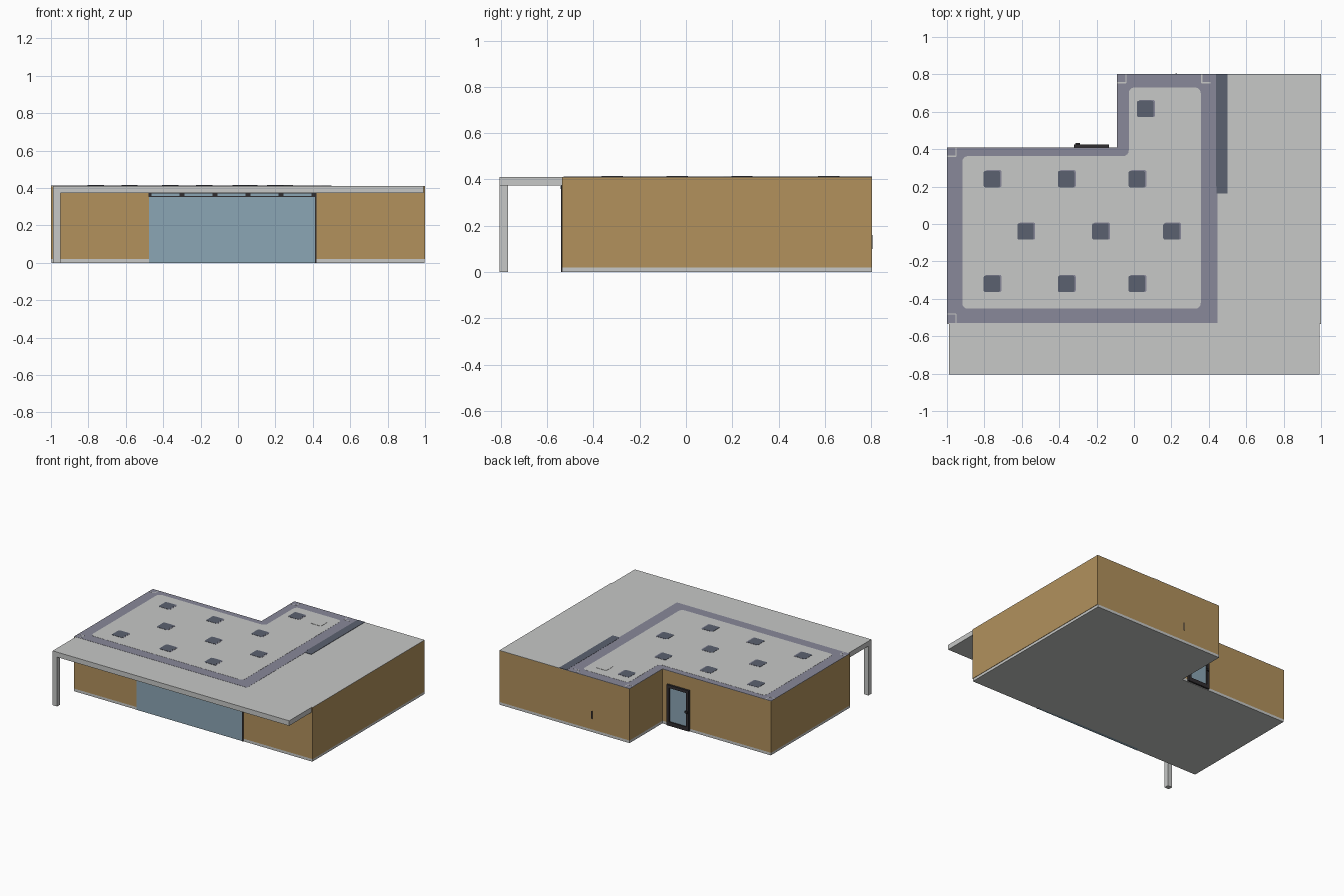
import bpy, bmesh

if "Cube" in bpy.data.objects:
    bpy.data.objects.remove(bpy.data.objects["Cube"])

def mat(name, r, g, b):
    m = bpy.data.materials.new(name)
    m.diffuse_color = (r, g, b, 1)
    m.use_nodes = True
    m.node_tree.nodes["Principled BSDF"].inputs["Base Color"].default_value = m.diffuse_color
    return m

WOOD = mat("wood cladding", 0.445, 0.285, 0.108)
PALE = mat("pale grey", 0.57, 0.58, 0.57)
GLASS = mat("blue glass", 0.26, 0.38, 0.46)
BAND = mat("purple grey", 0.25, 0.25, 0.32)
SLATE = mat("dark slate", 0.105, 0.12, 0.16)
FRAME = mat("dark frame", 0.03, 0.027, 0.03)

def prism(name, pts, z0, z1, m, radius=0.0):
    """Extrude a flat outline between two heights, optionally rounding its corners."""
    bm = bmesh.new()
    bm.faces.new([bm.verts.new((x, y, z0)) for x, y in pts])
    if radius:
        bmesh.ops.bevel(bm, geom=bm.verts[:], offset=radius, segments=4,
                        profile=0.5, affect='VERTICES')
    out = bmesh.ops.extrude_face_region(bm, geom=bm.faces[:])
    for v in out["geom"]:
        if isinstance(v, bmesh.types.BMVert):
            v.co.z = z1
    bmesh.ops.recalc_face_normals(bm, faces=bm.faces[:])
    me = bpy.data.meshes.new(name)
    bm.to_mesh(me)
    bm.free()
    me.materials.append(m)
    ob = bpy.data.objects.new(name, me)
    bpy.context.collection.objects.link(ob)
    return ob

def box(name, x, y, z, m, radius=0.0):
    pts = [(x[0], y[0]), (x[1], y[0]), (x[1], y[1]), (x[0], y[1])]
    return prism(name, pts, z[0], z[1], m, radius)

def ell(x0, x1, xn, y0, y1, yn):
    """L-shaped outline with the back left corner cut away."""
    return [(x0, y0), (x1, y0), (x1, y1), (xn, y1), (xn, yn), (x0, yn)]

FRONT, BACK, NOTCH_X, NOTCH_Y, T = -0.535, 0.803, -0.09, 0.41, 0.05
WALL = (0.02, 0.409)

# Floor slab
prism("floor_slab", ell(-0.997, 0.997, NOTCH_X, FRONT, BACK, NOTCH_Y), 0, 0.02, PALE)

# Outer walls
GL, GR = -0.475, 0.415
box("front_wall_left", (-1, GL), (FRONT, FRONT + T), WALL, WOOD)
box("front_wall_right", (GR, 1), (FRONT, FRONT + T), WALL, WOOD)
box("front_lintel", (GL, GR), (FRONT, FRONT + T), (0.372, 0.409), WOOD)
box("right_wall", (1 - T, 1), (FRONT + T, BACK - T), WALL, WOOD)
box("back_wall", (NOTCH_X, 1), (BACK - T, BACK), WALL, WOOD)
box("notch_side_wall", (NOTCH_X, NOTCH_X + T), (NOTCH_Y - T, BACK - T), WALL, WOOD)
box("notch_back_wall", (-1, NOTCH_X), (NOTCH_Y - T, NOTCH_Y), WALL, WOOD)
box("left_wall", (-1, -1 + T), (FRONT + T, NOTCH_Y - T), WALL, WOOD)

# Front glazing with its dark head rail and side jamb
box("front_glass", (GL, GR), (FRONT - 0.002, FRONT + 0.02), (0, 0.353), GLASS)
box("head_rail", (GL - 0.004, GR + 0.004), (FRONT - 0.006, FRONT + 0.02), (0.352, 0.373), FRAME)
for i in range(5):
    x = -0.462 + i * 0.176
    box(f"head_pane_{i}", (x, x + 0.15), (FRONT - 0.008, FRONT), (0.358, 0.371), GLASS)
box("front_jamb", (GR - 0.003, GR + 0.004), (FRONT - 0.006, FRONT + 0.02), (0, 0.353), FRAME)

# Roof sheet, deep front canopy and its single post
prism("roof_sheet", ell(-1, 1, NOTCH_X, FRONT, BACK, NOTCH_Y), 0.409, 0.411, PALE)
box("front_canopy", (-0.988, 0.992), (-0.805, FRONT), (0.373, 0.411), PALE)
box("canopy_post", (-0.988, -0.95), (-0.805, -0.77), (0, 0.373), PALE)

# Roof border band with a rounded pale field inside it
prism("roof_band", ell(-1, 0.447, NOTCH_X, -0.53, BACK, NOTCH_Y), 0.410, 0.4122, BAND)
prism("roof_field", ell(-0.918, 0.357, -0.028, -0.453, 0.73, 0.363), 0.410, 0.4132, PALE, 0.03)
box("roof_strip_back", (0.438, 0.5), (0.2, BACK), (0.410, 0.4135), SLATE)
box("roof_strip_front", (0.442, 0.5), (0.163, 0.2), (0.410, 0.4135), SLATE)

# Rooflights, each with a pale purple rim showing on one side
H = 0.044
spots = [(x, y) for y in (0.24, -0.32) for x in (-0.76, -0.363, 0.015)]
spots += [(x, -0.04) for x in (-0.58, -0.18, 0.2)] + [(0.06, 0.615)]
for i, (x, y) in enumerate(spots):
    box(f"rooflight_rim_{i}", (x - H + 0.008, x + H + 0.008), (y - H, y + H + 0.004),
        (0.411, 0.4142), BAND, 0.01)
    box(f"rooflight_{i}", (x - H, x + H), (y - H, y + H), (0.411, 0.415), SLATE, 0.01)
box("blank_rooflight", (0.206, 0.294), (0.571, 0.659), (0.411, 0.415), PALE, 0.01)

# Thin pale corner brackets on the band
B, W = 0.048, 0.006
for i, (cx, cy, sx, sy) in enumerate([(-1, -0.53, 1, 1), (-1, NOTCH_Y, 1, -1),
                                      (NOTCH_X, BACK, 1, -1), (0.41, BACK, -1, -1)]):
    xs, ys = sorted((cx, cx + sx * B)), sorted((cy, cy + sy * B))
    xe, ye = cx + sx * B, cy + sy * B
    box(f"bracket_across_{i}", xs, (ye - W / 2, ye + W / 2), (0.411, 0.4129), PALE)
    box(f"bracket_along_{i}", (xe - W / 2, xe + W / 2), ys, (0.411, 0.4127), PALE)

# Back door: frame, glass and handle
DX0, DX1, DH, F = -0.32, -0.135, 0.312, 0.022
DY = (NOTCH_Y - 0.01, NOTCH_Y + 0.015)
box("door_stile_left", (DX0, DX0 + F), DY, (0.004, DH), FRAME)
box("door_stile_right", (DX1 - F, DX1), DY, (0.004, DH), FRAME)
box("door_top_rail", (DX0 + F, DX1 - F), DY, (DH - F, DH), FRAME)
box("door_bottom_rail", (DX0 + F, DX1 - F), DY, (0.004, 0.034), FRAME)
box("door_glass", (DX0 + F, DX1 - F), (NOTCH_Y - 0.005, NOTCH_Y + 0.006), (0.034, DH - F), GLASS)
box("door_handle", (DX0 + 0.006, DX0 + 0.03), (NOTCH_Y + 0.015, NOTCH_Y + 0.024), (0.14, 0.155), FRAME)

# Narrow slot on the back wall
box("back_slot", (0.222, 0.23), (BACK - 0.002, BACK + 0.002), (0.1, 0.16), FRAME)
